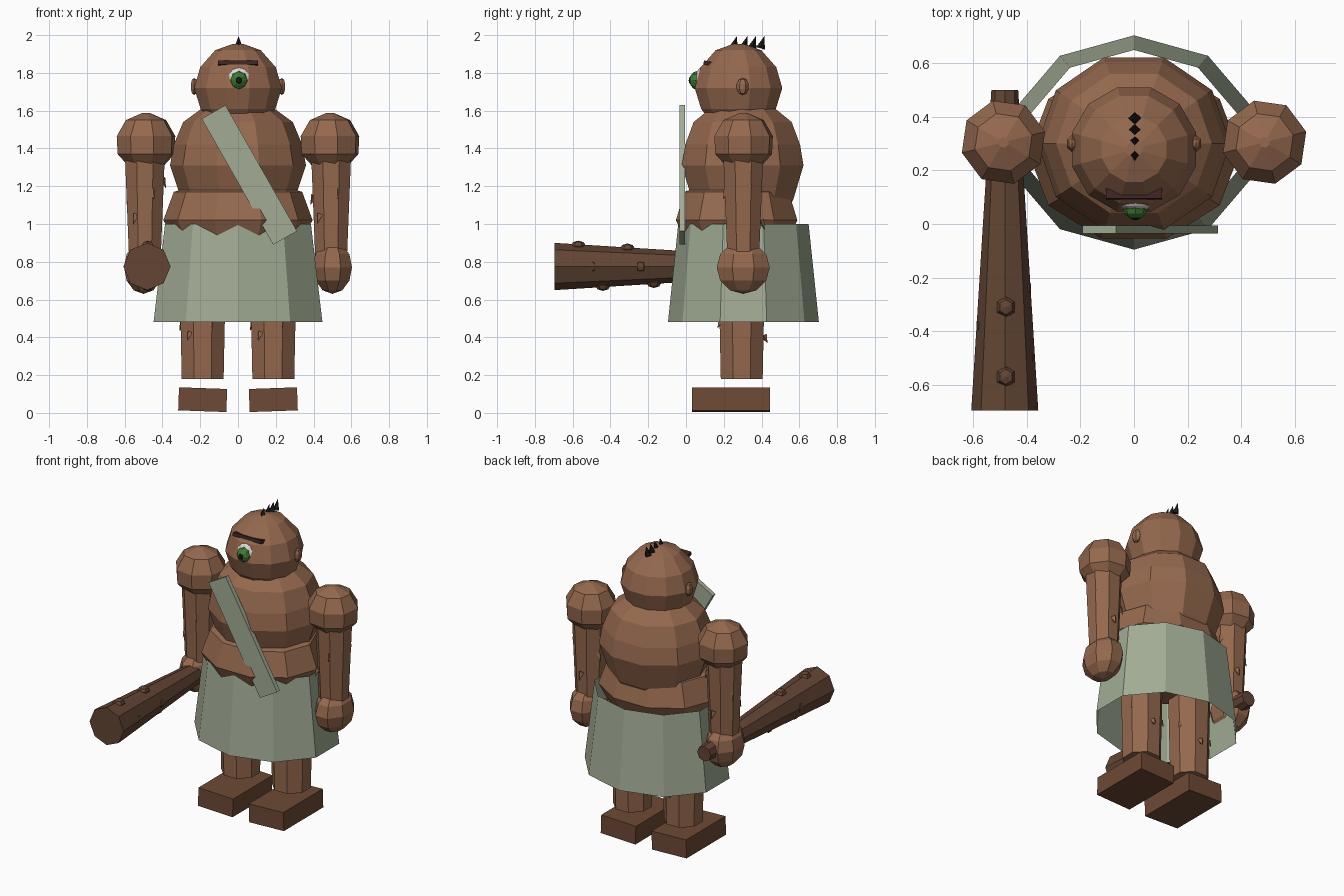
import bpy, bmesh, math
from mathutils import Matrix, Vector

if "Cube" in bpy.data.objects:
    bpy.data.objects.remove(bpy.data.objects["Cube"])


def material(name, r, g, b):
    m = bpy.data.materials.new(name)
    m.use_nodes = True
    m.diffuse_color = (r, g, b, 1)
    m.node_tree.nodes["Principled BSDF"].inputs["Base Color"].default_value = (r, g, b, 1)
    return m


skin = material("skin brown", 0.30, 0.14, 0.076)
cloth = material("sage cloth", 0.36, 0.41, 0.30)
shoe = material("foot brown", 0.155, 0.067, 0.035)
wood = material("club wood", 0.125, 0.06, 0.034)
white = material("eye white", 0.72, 0.70, 0.66)
green = material("iris green", 0.05, 0.20, 0.035)
black = material("hair black", 0.012, 0.008, 0.008)
umber = material("brow umber", 0.045, 0.017, 0.017)


def finish(name, bm, mat):
    bmesh.ops.recalc_face_normals(bm, faces=bm.faces)
    mesh = bpy.data.meshes.new(name)
    bm.to_mesh(mesh)
    bm.free()
    mesh.materials.append(mat)
    ob = bpy.data.objects.new(name, mesh)
    bpy.context.collection.objects.link(ob)
    return ob


def lathe(name, mat, profile, sides, centre=(0, 0), ratio=1.0, phase=0.0, caps=True):
    """Rings of (z, x radius) stacked on a centre; ratio scales the y radius."""
    bm = bmesh.new()
    rings = []
    for z, r in profile:
        angles = [phase + math.tau * i / sides for i in range(sides)]
        rings.append([bm.verts.new((centre[0] + r * math.cos(a),
                                    centre[1] + r * ratio * math.sin(a), z)) for a in angles])
    for low, high in zip(rings, rings[1:]):
        for i in range(sides):
            j = (i + 1) % sides
            bm.faces.new((low[i], low[j], high[j], high[i]))
    if caps:
        bm.faces.new(rings[0])
        bm.faces.new(rings[-1])
    return finish(name, bm, mat)


def ball(name, mat, loc, size, segments=8, rings=6, turn=0.0, axis='Z'):
    bm = bmesh.new()
    m = (Matrix.Translation(loc) @ Matrix.Diagonal((*size, 1))
         @ Matrix.Rotation(turn, 4, axis))
    bmesh.ops.create_uvsphere(bm, u_segments=segments, v_segments=rings, radius=1, matrix=m)
    return finish(name, bm, mat)


def box(name, mat, loc, size, turn=0.0, axis='Y'):
    bm = bmesh.new()
    m = Matrix.Translation(loc) @ Matrix.Rotation(turn, 4, axis) @ Matrix.Diagonal((*size, 1))
    bmesh.ops.create_cube(bm, size=1, matrix=m)
    return finish(name, bm, mat)


def spike(name, mat, base, tip, radius, sides=4):
    base, tip = Vector(base), Vector(tip)
    d = tip - base
    bm = bmesh.new()
    m = Matrix.Translation((base + tip) / 2) @ d.to_track_quat('Z', 'Y').to_matrix().to_4x4()
    bmesh.ops.create_cone(bm, cap_ends=True, segments=sides, radius1=radius, radius2=0,
                          depth=d.length, matrix=m)
    return finish(name, bm, mat)


# Body
lathe("chest", skin, [(1.05, .25), (1.13, .30), (1.31, .36), (1.42, .34), (1.54, .29),
                      (1.62, .18), (1.66, .08)], 10, (0, .30), .94)
lathe("belly", skin, [(.72, .12), (.80, .25), (.93, .345), (1.02, .395), (1.17, .34),
                      (1.2, .24)], 10, (0, .268), .855)
lathe("skirt", cloth, [(.48, .47), (1.0, .406)], 10, (0, .304), .85, math.pi / 2, caps=False)
box("sash", cloth, (.06, -.02, 1.26), (.145, .03, .767), math.radians(-29.6))

# Head and face
lathe("head", skin, [(1.5, .12), (1.61, .205), (1.72, .24), (1.83, .207), (1.92, .125),
                     (1.953, .03)], 12, (0, .278), 1.0, math.pi / 12)
ball("eyeball", white, (.005, .13, 1.76), (.088, .088, .088), 12, 8, math.pi / 2, 'X')
ball("iris", green, (.005, .06, 1.76), (.047, .042, .05), 8, 6, math.pi / 2, 'X')
ball("pupil", black, (.005, .027, 1.76), (.02, .013, .022), 8, 4, math.pi / 2, 'X')
box("brow", umber, (0, .118, 1.85), (.21, .05, .022), math.radians(-12), 'X')
box("mouth", umber, (.018, .125, 1.627), (.135, .05, .014))
for i, y in enumerate((.25, .305, .35, .395)):
    spike(f"hair_spike_{i + 1}", black, (.003, y, 1.93), (.003, y + .02, 1.995), .024)

# Limbs, mirrored on both sides
for side, word in ((1, "left"), (-1, "right")):
    ball(f"{word}_ear", skin, (side * .232, .30, 1.728), (.022, .033, .045), 6, 5)
    ax = side * .487
    lathe(f"{word}_shoulder", skin, [(1.30, .09), (1.37, .155), (1.465, .16), (1.55, .11),
                                     (1.588, .02)], 8, (ax, .305), 1.0, .25)
    lathe(f"{word}_arm", skin, [(.80, .09), (1.38, .115)], 8, (side * .493, .303), 1.0,
          math.pi / 8)
    ball(f"{word}_hand", skin, (side * .5, .303, .77), (.112, .152, .14), 8, 6, math.pi / 8)
    lx = side * .187
    lathe(f"{word}_leg", skin, [(.18, .12), (.85, .135)], 8, (lx, .295), 1.0, math.pi / 8)
    box(f"{word}_foot", shoe, (lx, .238, .07), (.255, .415, .122), math.radians(side * -2))

    # Small skin bumps pointing down the limbs
    for k, (turn, z) in enumerate(((-1.2, 1.16), (-2.2, 1.03), (.4, 1.22), (1.5, 1.0), (2.7, 1.13))):
        c, s = math.cos(turn), math.sin(turn)
        spike(f"{word}_arm_bump_{k + 1}", skin, (ax + .092 * c, .303 + .092 * s, z + .02),
              (ax + .115 * c, .303 + .115 * s, z - .03), .02)
        spike(f"{word}_leg_bump_{k + 1}", skin,
              (lx + .115 * c, .295 + .115 * s, z * .5 - .09),
              (lx + .137 * c, .295 + .137 * s, z * .5 - .13), .02)

# Club lying forward in the right hand
club = lathe("club", wood, [(-.50, .05), (.695, .125)], 8)
club.data.transform(Matrix.Translation((-.482, 0, .775)) @ Matrix.Rotation(math.pi / 2, 4, 'X'))
for i, (y, up) in enumerate(((-.31, 1), (-.57, 1), (-.44, -1), (-.17, -1))):
    radius = .125 - (y + .695) * .063
    ball(f"club_knob_{i + 1}", wood, (-.478, y, .775 + up * radius * .93),
         (.037, .04, .028), 6, 4)
for i, (y, out) in enumerate(((-.50, 1), (-.24, 1), (-.38, -1))):
    radius = .125 - (y + .695) * .063
    ball(f"club_side_knob_{i + 1}", wood, (-.482 + out * radius * .8, y, .775),
         (.025, .035, .03), 6, 4)
